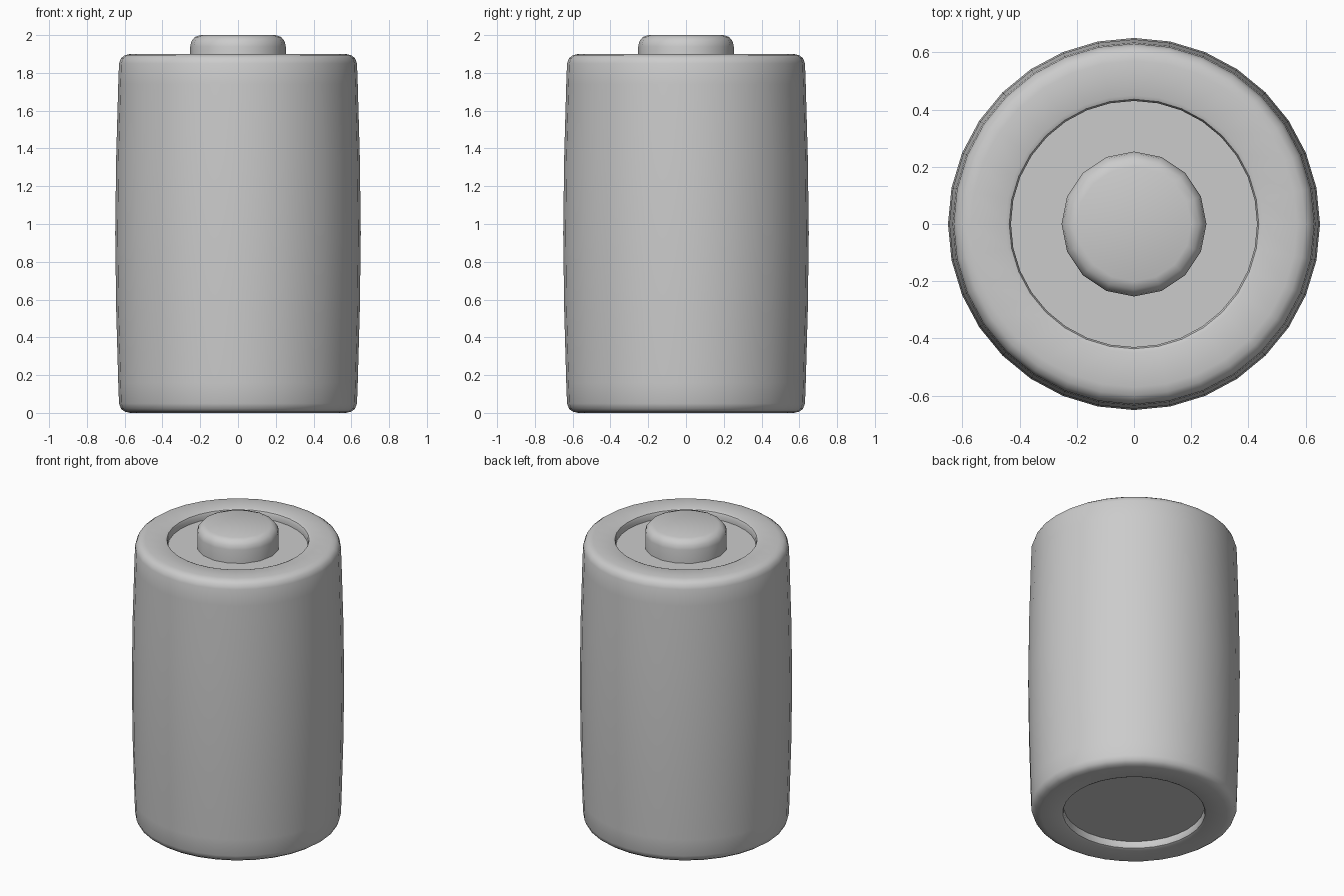
import bpy, bmesh, math

if "Cube" in bpy.data.objects:
    bpy.data.objects.remove(bpy.data.objects["Cube"])


def lathe(name, profile, sides):
    """Spin an (r, z) profile round z; zero-radius ends close as flat discs."""
    bm = bmesh.new()
    rings = []
    for r, z in profile:
        rings.append([bm.verts.new((r * math.cos(2 * math.pi * i / sides),
                                    r * math.sin(2 * math.pi * i / sides), z))
                      for i in range(sides)])
    for a, b in zip(rings, rings[1:]):
        for i in range(sides):
            j = (i + 1) % sides
            bm.faces.new((a[i], a[j], b[j], b[i]))
    bm.faces.new(list(reversed(rings[0])))
    bm.faces.new(rings[-1])
    bmesh.ops.recalc_face_normals(bm, faces=bm.faces)
    mesh = bpy.data.meshes.new(name)
    bm.to_mesh(mesh)
    bm.free()
    obj = bpy.data.objects.new(name, mesh)
    bpy.context.collection.objects.link(obj)
    bpy.ops.object.select_all(action='DESELECT')
    obj.select_set(True)
    bpy.context.view_layer.objects.active = obj
    bpy.ops.object.shade_smooth_by_angle(angle=math.radians(40))
    return obj


# Battery body: bulged can with rounded rims and recessed ends (lower half, then mirrored)
H = 1.9
lower = [(0.43, 0.05), (0.43, 0.02), (0.436, 0.006), (0.45, 0.0),
         (0.57, 0.0), (0.598, 0.006), (0.619, 0.021), (0.63, 0.05),
         (0.634, 0.16), (0.645, 0.55)]
upper = [(r, H - z) for r, z in reversed(lower)]
lathe("battery_body", lower + [(0.65, H / 2)] + upper, 32)

# Raised terminal button, seated in the top recess
lathe("terminal_button", [(0.253, 1.845), (0.253, 1.94), (0.247, 1.967),
                          (0.228, 1.99), (0.2, 2.0)], 16)
